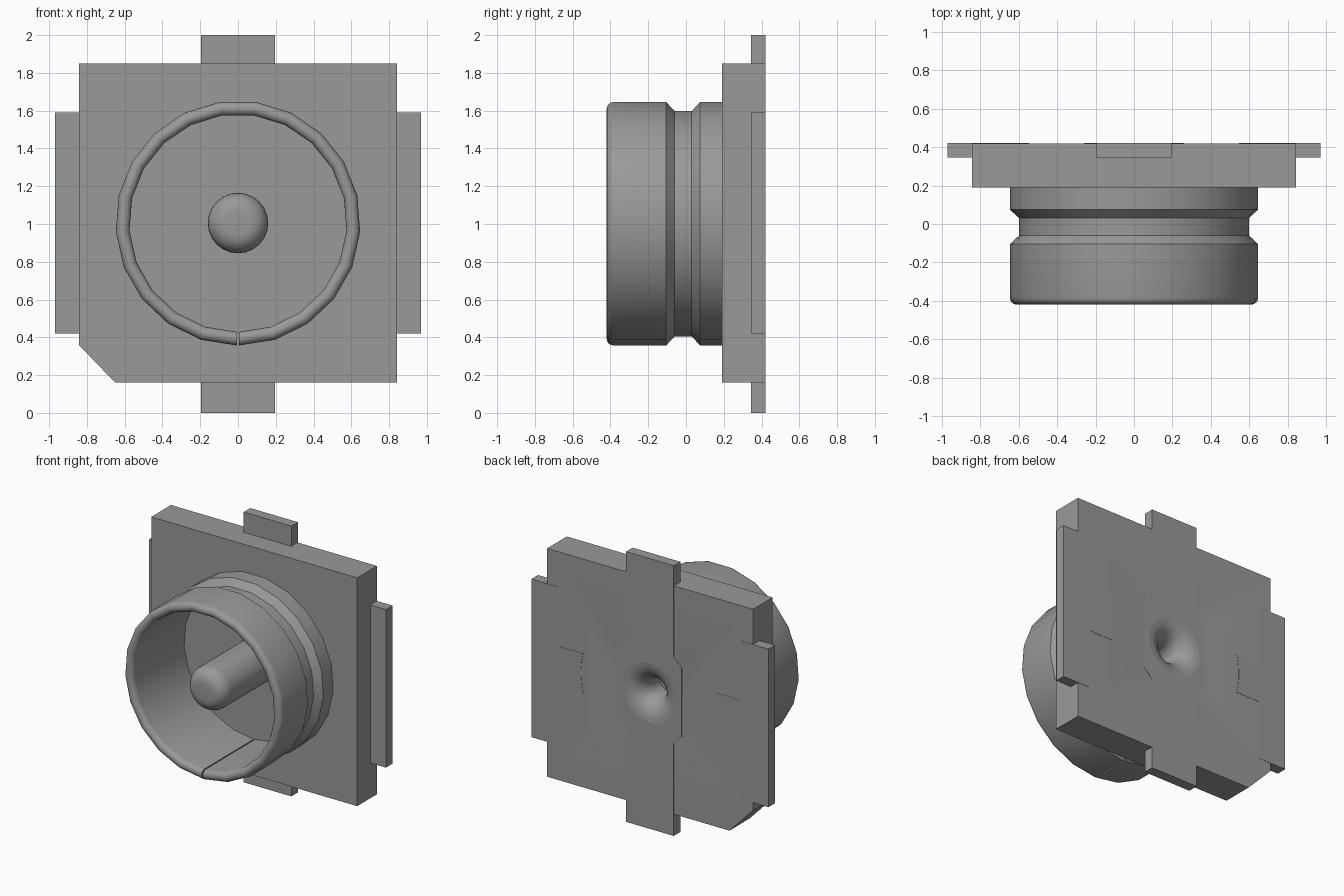
import bpy, bmesh, math
from mathutils import Vector

cube = bpy.data.objects.get("Cube")
if cube:
    bpy.data.objects.remove(cube, do_unlink=True)

metal = bpy.data.materials.new("grey metal")
metal.use_nodes = True
GREY = (0.32, 0.32, 0.32, 1)
metal.diffuse_color = GREY
metal.node_tree.nodes["Principled BSDF"].inputs["Base Color"].default_value = GREY
CZ = 1.005  # height of the connector axis


def finish(name, bm, smooth=False):
    bmesh.ops.remove_doubles(bm, verts=bm.verts, dist=1e-5)
    bmesh.ops.recalc_face_normals(bm, faces=bm.faces)
    mesh = bpy.data.meshes.new(name)
    bm.to_mesh(mesh)
    bm.free()
    mesh.materials.append(metal)
    ob = bpy.data.objects.new(name, mesh)
    bpy.context.collection.objects.link(ob)
    if smooth:
        shade(ob)
    return ob


def shade(ob):
    bpy.ops.object.select_all(action='DESELECT')
    ob.select_set(True)
    bpy.context.view_layer.objects.active = ob
    bpy.ops.object.shade_smooth_by_angle(angle=math.radians(35))


def slab(name, outline, y0, y1):
    """Extrude an (x, z) outline from y0 to y1."""
    bm = bmesh.new()
    face = bm.faces.new([bm.verts.new((x, y0, z)) for x, z in outline])
    out = bmesh.ops.extrude_face_region(bm, geom=[face])
    moved = [v for v in out["geom"] if isinstance(v, bmesh.types.BMVert)]
    bmesh.ops.translate(bm, verts=moved, vec=(0, y1 - y0, 0))
    return finish(name, bm)


def sweep(name, profile, segments, gap=0.0, closed=False):
    """Turn an (r, y) profile about the axis, starting at the bottom."""
    bm = bmesh.new()
    start, span = -math.pi / 2 + gap, 2 * math.pi - 2 * gap
    rings = []
    for i in range(segments + 1):
        a = start + span * i / segments
        rings.append([bm.verts.new((r * math.cos(a), y, CZ + r * math.sin(a)))
                      for r, y in profile])
    n = len(profile)
    for a, b in zip(rings, rings[1:]):
        for j in range(n if closed else n - 1):
            k = (j + 1) % n
            bm.faces.new((a[j], a[k], b[k], b[j]))
    if closed and gap:
        bm.faces.new(rings[0])
        bm.faces.new(rings[-1])
    bmesh.ops.dissolve_degenerate(bm, dist=1e-6, edges=bm.edges)
    return finish(name, bm, smooth=True)


# Square housing with one clipped corner
housing = slab("housing", [(-0.65, 0.16), (0.843, 0.16), (0.843, 1.85),
                           (-0.843, 1.85), (-0.843, 0.36)], 0.19, 0.42)

# Centre contact: a strip from top to bottom with a wider middle
half = [(0.195, 0), (0.195, CZ - 0.32), (0.26, CZ - 0.255),
        (0.26, CZ + 0.255), (0.195, CZ + 0.32), (0.195, 2.0)]
strip = slab("centre_contact", half + [(-x, z) for x, z in reversed(half)], 0.345, 0.422)

# Side contacts, each with an inner tongue ending in an arc
for side, name in ((1, "left_contact"), (-1, "right_contact")):
    arc = [(0.565 * math.cos(a), CZ + 0.565 * math.sin(a))
           for a in (math.radians(15 - 6 * i) for i in range(6))]
    shape = ([(0.97, 0.42), (0.97, 1.59), (0.74, 1.59), (0.74, CZ + 0.146)]
             + arc + [(0.74, CZ - 0.146), (0.74, 0.42)])
    slab(name, [(side * x, z) for x, z in shape], 0.345, 0.422)

# Slit barrel with a groove and a rounded rim
rim = [(0.612 + 0.036 * math.cos(t), -0.384 - 0.036 * math.sin(t))
       for t in (math.pi * i / 8 for i in range(9))]
barrel = [(0.576, 0.2), (0.648, 0.2), (0.648, 0.075), (0.6, 0.03),
          (0.6, -0.06), (0.648, -0.105)] + rim
sweep("barrel", barrel, 21, gap=0.008, closed=True)

# Round-nosed centre pin
nose = [(0.065 + 0.095 * math.sin(t), -0.305 - 0.095 * math.cos(t))
        for t in (math.pi / 2 * i / 6 for i in range(7))]
sweep("centre_pin", [(0, -0.4)] + nose + [(0.16, 0.2)], 24)

# Flared dimple sunk into the back of the pin
flare = [(0.22 - 0.155 * math.sin(t), 0.267 + 0.155 * math.cos(t))
         for t in (math.pi / 2 * i / 7 for i in range(8))]
cutter = sweep("dimple_cutter", [(0, 0.5), (0.22, 0.5)] + flare
               + [(0.065, 0.21), (0, 0.21)], 24)
cutter.hide_render = True
for ob in (housing, strip):
    mod = ob.modifiers.new("dimple", 'BOOLEAN')
    mod.operation = 'DIFFERENCE'
    mod.solver = 'EXACT'
    mod.object = cutter
    bpy.context.view_layer.objects.active = ob
    bpy.ops.object.modifier_apply(modifier=mod.name)
    shade(ob)
bpy.data.objects.remove(cutter, do_unlink=True)
